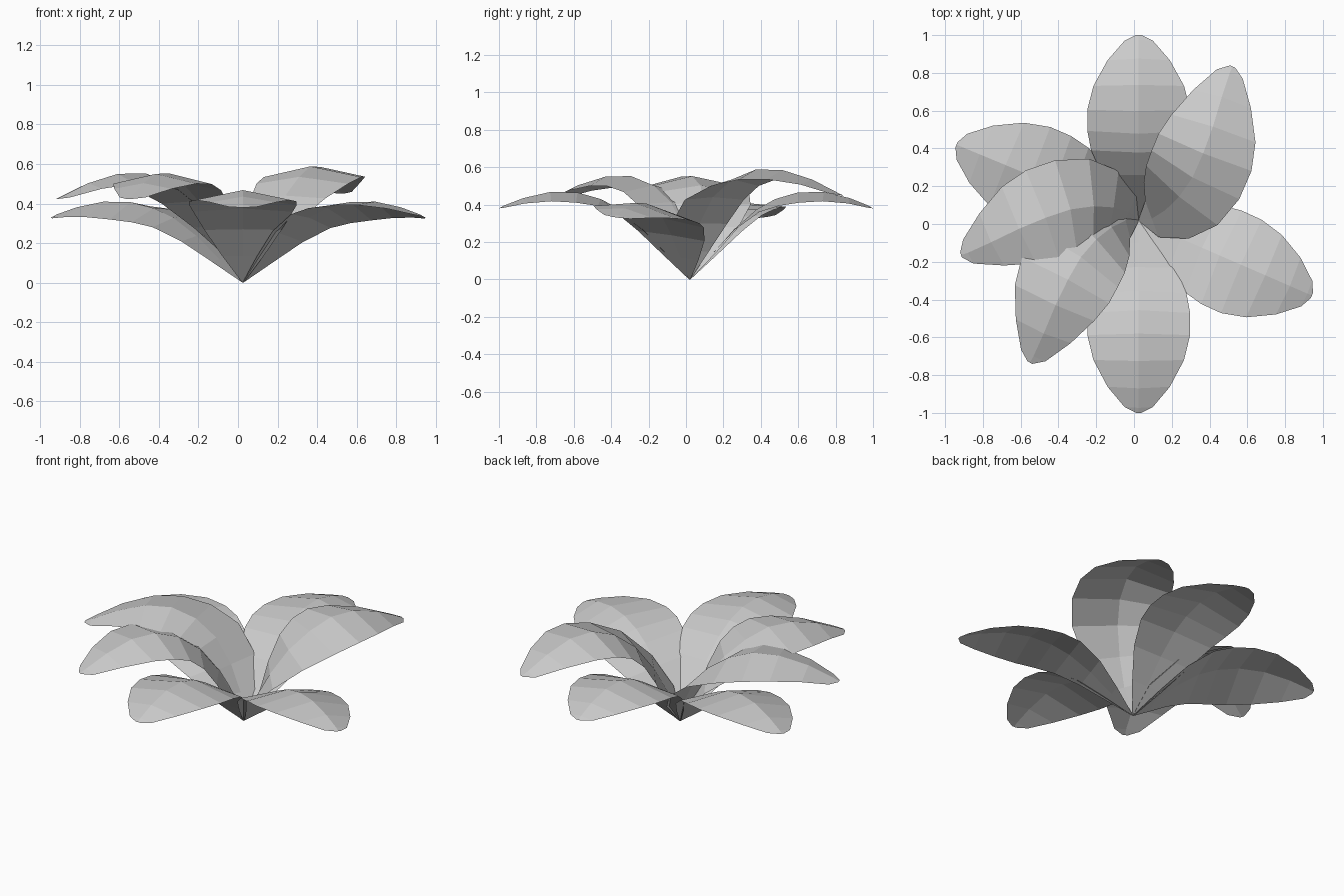
import bpy, bmesh
from math import radians, sin, cos
from mathutils import Vector, Matrix

if "Cube" in bpy.data.objects:
    bpy.data.objects.remove(bpy.data.objects["Cube"])

# midrib points (base to tip) of the two leaf types
STRAIGHT = [(0, 0, 0), (.12, 0, .135), (.24, 0, .27), (.36, 0, .375), (.46, 0, .43),
            (.58, 0, .465), (.72, 0, .468), (.86, 0, .435), (.96, 0, .395), (.985, 0, .38)]
CURVED = [(0, 0, 0), (.07, .01, .15), (.14, .055, .3), (.215, .13, .44), (.285, .235, .535),
          (.34, .365, .588), (.39, .51, .585), (.435, .67, .535), (.475, .8, .47), (.49, .835, .45)]
# half width and edge droop per row
WIDTH = [.004, .105, .195, .252, .272, .272, .24, .165, .075, .015]
DROOP = [0, 0, .005, .02, .04, .055, .05, .03, .012, 0]
ACROSS = (-1, 0, 1)


def leaf(name, spine, turn, scale=1, height=1, roll=0, inner=1):
    """Single-sided leaf blade swept along its midrib."""
    pts = [Vector((x * scale, y * scale, z * height)) for x, y, z in spine]
    bm = bmesh.new()
    rows = []
    for i, p in enumerate(pts):
        t = pts[min(i + 1, len(pts) - 1)] - pts[max(i - 1, 0)]
        side = Vector((-t.y, t.x, 0)).normalized()
        side = side * cos(roll) - Vector((0, 0, sin(roll)))
        up = t.normalized().cross(side).normalized()
        if up.z < 0:
            up.negate()
        rows.append([bm.verts.new(p + side * WIDTH[i] * s * (inner if s > 0 else 1)
                                  - up * DROOP[i] * abs(s)) for s in ACROSS])
    for a, b in zip(rows, rows[1:]):
        for j in range(len(ACROSS) - 1):
            bm.faces.new((a[j + 1], a[j], b[j], b[j + 1]))
    bmesh.ops.transform(bm, verts=bm.verts,
                        matrix=Matrix.Translation((.025, .02, 0)) @ Matrix.Rotation(radians(turn), 4, 'Z'))
    bmesh.ops.recalc_face_normals(bm, faces=bm.faces)
    if sum(f.normal.z for f in bm.faces) < 0:
        bmesh.ops.reverse_faces(bm, faces=bm.faces)
    me = bpy.data.meshes.new(name)
    bm.to_mesh(me)
    bm.free()
    bpy.context.collection.objects.link(bpy.data.objects.new(name, me))


# lower straight leaves
leaf("back_leaf", STRAIGHT, 90, .995)
leaf("front_leaf", STRAIGHT, -90, 1.035)
leaf("right_leaf", STRAIGHT, -23.5, 1.015, .875, radians(8))
leaf("left_leaf", STRAIGHT, 157.5, 1.06, .875, radians(7))

# upper arching leaves
leaf("upper_back_right_leaf", CURVED, -1, .985, 1, 0, .95)
leaf("upper_left_leaf", CURVED, 131.5, .99, .94, 0, .85)
leaf("upper_front_left_leaf", CURVED, 173, .98, .94, 0, .92)
